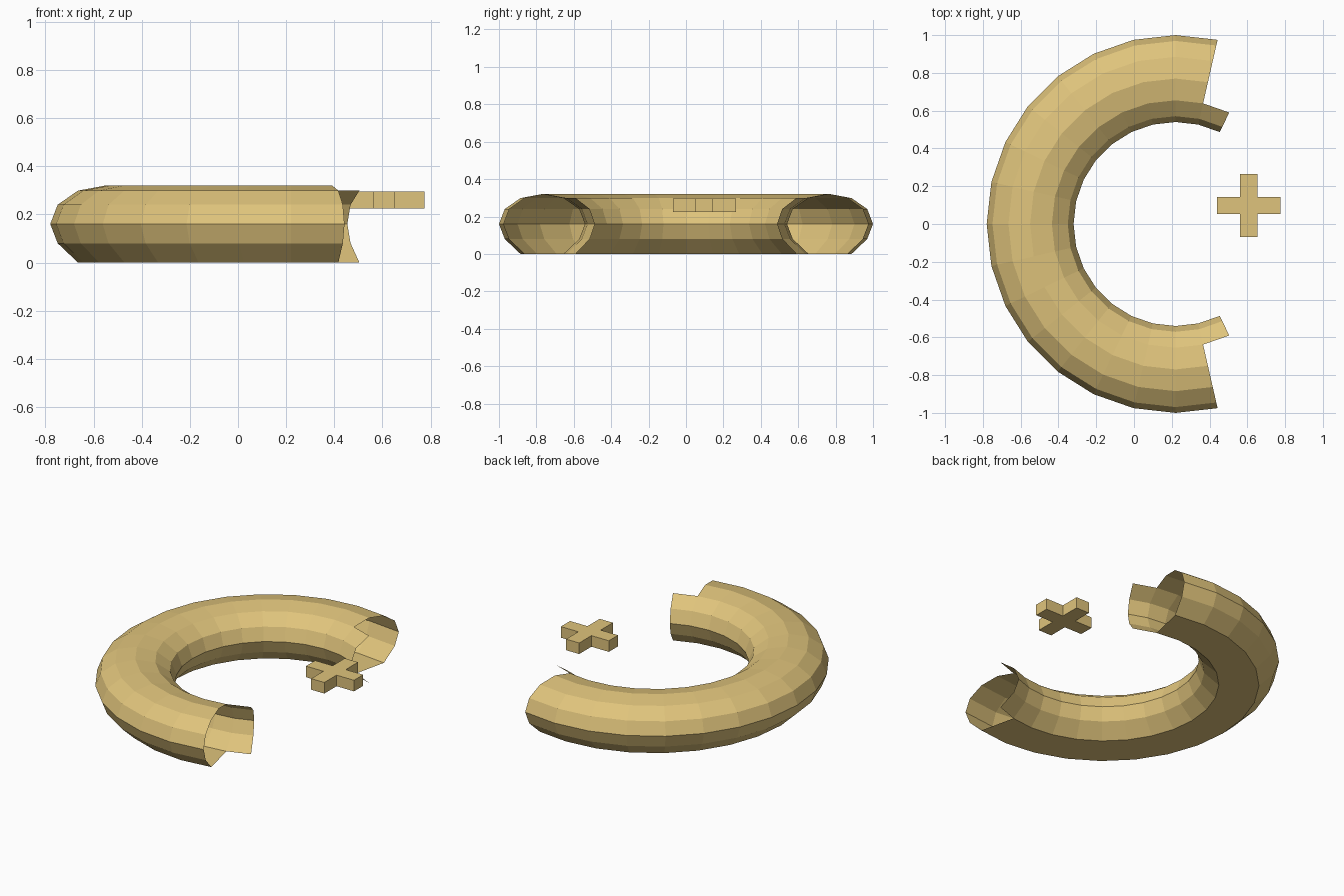
import bpy, bmesh
from math import sin, cos, pi

if "Cube" in bpy.data.objects:
    bpy.data.objects.remove(bpy.data.objects["Cube"])

mat = bpy.data.materials.new("tan")
mat.diffuse_color = (0.74, 0.55, 0.2, 1)
mat.use_nodes = True
mat.node_tree.nodes["Principled BSDF"].inputs["Base Color"].default_value = mat.diffuse_color


def finish(bm, name):
    me = bpy.data.meshes.new(name)
    bm.to_mesh(me)
    bm.free()
    me.materials.append(mat)
    ob = bpy.data.objects.new(name, me)
    bpy.context.collection.objects.link(ob)
    return ob


# Open C-shaped tube: 28-step ring, 12-sided section with a flattened underside
CX, RING, TUBE, HALF_H = 0.22, 0.77, 0.23, 0.16
STEP, SIDES, REACH = 2 * pi / 28, 12, 9

section = []
for j in range(SIDES):
    a = 2 * pi * j / SIDES
    z = 0 if j in (8, 9, 10) else HALF_H * (1 + sin(a))
    section.append((RING + TUBE * cos(a), z))

bm = bmesh.new()
rings = []
for k in range(-REACH, REACH + 1):
    t = pi + k * STEP
    rings.append([bm.verts.new((CX + r * cos(t), r * sin(t), z)) for r, z in section])
last = len(rings) - 2
for i in range(last + 1):
    for j in range(SIDES):
        # only the inner wall continues into the end steps
        if i in (0, last) and j not in (4, 5, 6, 7):
            continue
        n = (j + 1) % SIDES
        bm.faces.new((rings[i][j], rings[i + 1][j], rings[i + 1][n], rings[i][n]))
bmesh.ops.delete(bm, geom=[v for v in bm.verts if not v.link_faces], context='VERTS')
finish(bm, "curved_tube")

# Small plus-shaped block floating in the opening
PX, PY, ARM, W, Z0, Z1 = 0.607, 0.098, 0.168, 0.046, 0.225, 0.295
corner = [(ARM, -W), (ARM, W), (W, W)]
bm = bmesh.new()
outline = []
for q in range(4):
    c, s = round(cos(q * pi / 2)), round(sin(q * pi / 2))
    for x, y in corner:
        outline.append(bm.verts.new((PX + c * x - s * y, PY + s * x + c * y, Z0)))
base = bm.faces.new(outline)
top = bmesh.ops.extrude_face_region(bm, geom=[base], use_keep_orig=True)["geom"]
bmesh.ops.translate(bm, vec=(0, 0, Z1 - Z0),
                    verts=[g for g in top if isinstance(g, bmesh.types.BMVert)])
bmesh.ops.recalc_face_normals(bm, faces=bm.faces)
finish(bm, "plus_block")
